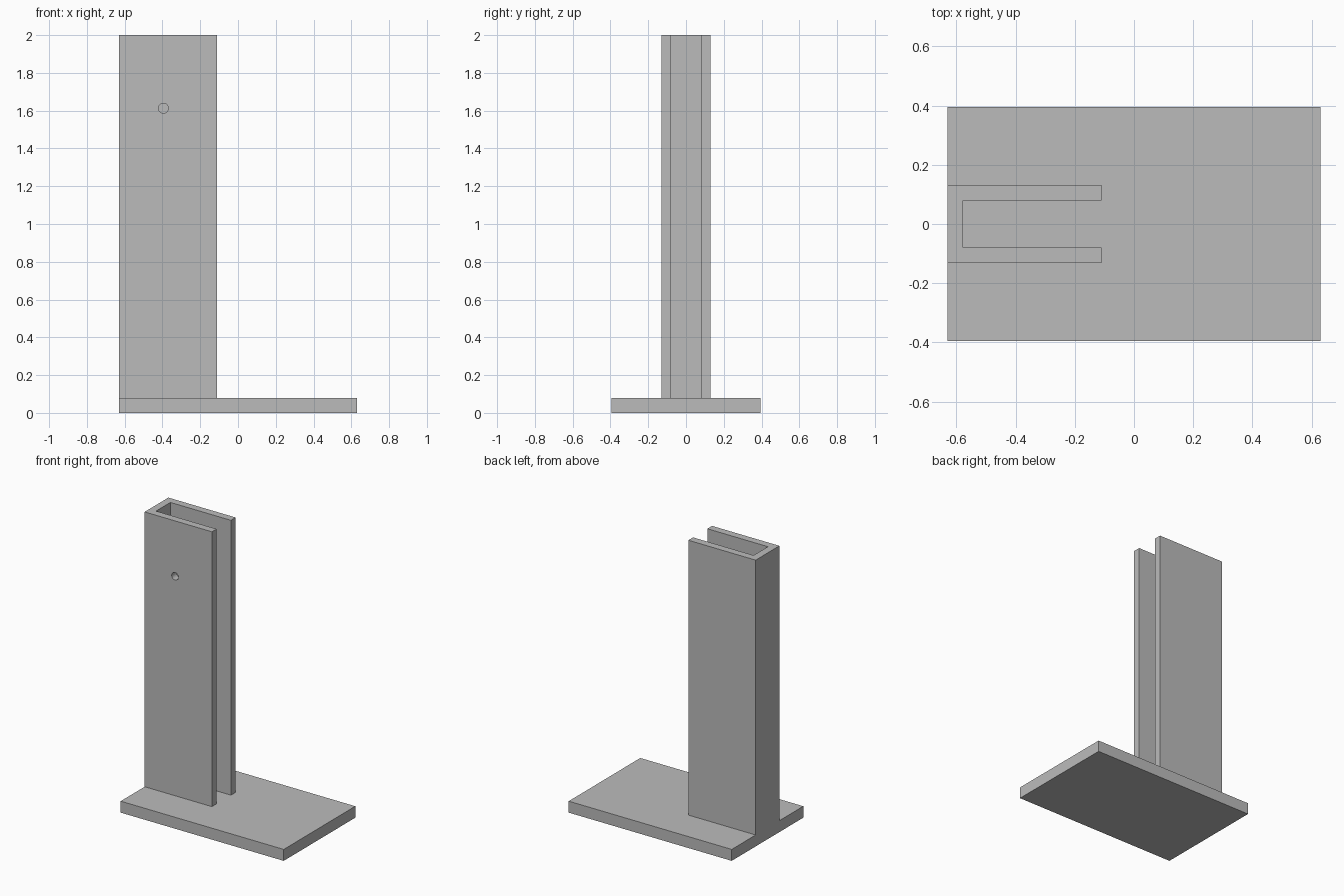
import bpy
import bmesh

cube = bpy.data.objects.get("Cube")
if cube:
    bpy.data.objects.remove(cube, do_unlink=True)

grey = bpy.data.materials.new("plain_grey")
grey.use_nodes = True
colour = (0.5, 0.5, 0.5, 1)
grey.diffuse_color = colour
grey.node_tree.nodes["Principled BSDF"].inputs["Base Color"].default_value = colour


def extrude_profile(name, points, bottom, top):
    """Closed outline in plan, extruded upward."""
    mesh = bpy.data.meshes.new(name)
    bm = bmesh.new()
    face = bm.faces.new([bm.verts.new((x, y, bottom)) for x, y in points])
    grown = bmesh.ops.extrude_face_region(bm, geom=[face])["geom"]
    verts = [v for v in grown if isinstance(v, bmesh.types.BMVert)]
    bmesh.ops.translate(bm, verts=verts, vec=(0, 0, top - bottom))
    bmesh.ops.recalc_face_normals(bm, faces=bm.faces)
    bm.to_mesh(mesh)
    bm.free()
    obj = bpy.data.objects.new(name, mesh)
    bpy.context.collection.objects.link(obj)
    mesh.materials.append(grey)
    return obj


LEFT, RIGHT, DEPTH = -0.63, 0.63, 0.395
BASE_TOP = 0.08
OPEN_X, WALL, HALF = -0.11, 0.052, 0.131

# Base plate
extrude_profile("base_plate", [(LEFT, -DEPTH), (RIGHT, -DEPTH),
                               (RIGHT, DEPTH), (LEFT, DEPTH)], 0, BASE_TOP)

# Upright channel, open toward the long end of the base
inner_x, inner_y = LEFT + WALL, HALF - WALL
channel = extrude_profile("upright_channel", [
    (LEFT, -HALF), (OPEN_X, -HALF), (OPEN_X, -inner_y), (inner_x, -inner_y),
    (inner_x, inner_y), (OPEN_X, inner_y), (OPEN_X, HALF), (LEFT, HALF)],
    BASE_TOP, 2)

# Small round hole through the front wall only
bpy.ops.mesh.primitive_cylinder_add(vertices=32, radius=0.026, depth=0.12,
                                    location=(-0.395, -HALF + WALL / 2, 1.613),
                                    rotation=(1.5708, 0, 0))
cutter = bpy.context.object
cutter.name = "hole_cutter"
cutter.data.materials.append(grey)
cutter.hide_render = True
cutter.display_type = 'WIRE'
cut = channel.modifiers.new("front_hole", 'BOOLEAN')
cut.operation = 'DIFFERENCE'
cut.solver = 'EXACT'
cut.object = cutter

# Smooth the hole, keep the box edges sharp
bpy.ops.object.select_all(action='DESELECT')
channel.select_set(True)
bpy.context.view_layer.objects.active = channel
bpy.ops.object.modifier_apply(modifier=cut.name)
bpy.data.objects.remove(cutter, do_unlink=True)
bpy.ops.object.shade_smooth_by_angle()
